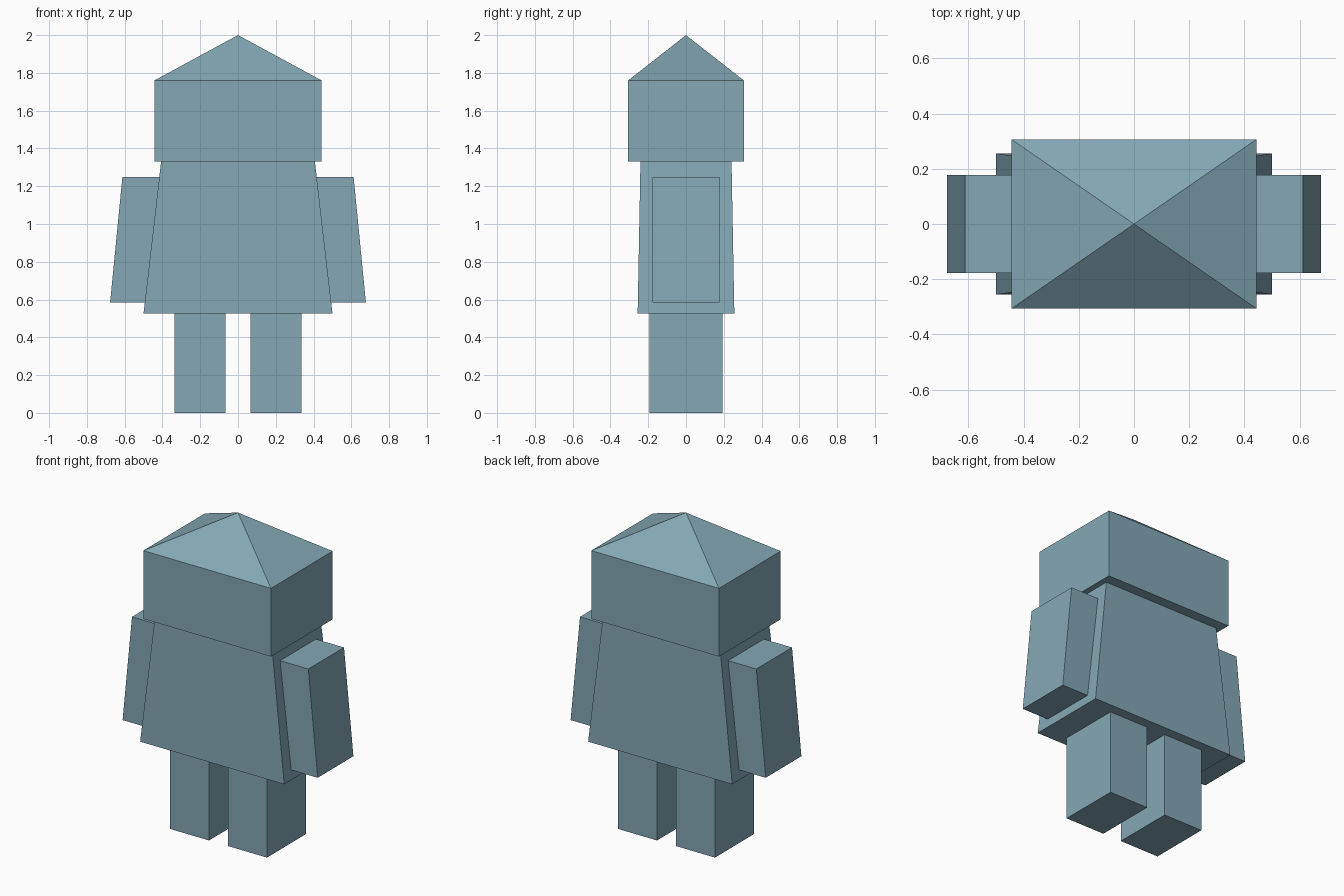
import bpy
import bmesh

if "Cube" in bpy.data.objects:
    bpy.data.objects.remove(bpy.data.objects["Cube"])

# Blue-grey finish shared by all parts
finish = bpy.data.materials.new("blue_grey")
finish.diffuse_color = (0.23, 0.39, 0.46, 1)
finish.use_nodes = True
finish.node_tree.nodes["Principled BSDF"].inputs["Base Color"].default_value = finish.diffuse_color


def stack(name, sections, apex=None):
    """Loft rectangles (x0, x1, y, z), symmetric in y, with an optional apex."""
    bm = bmesh.new()
    rings = [[bm.verts.new(p) for p in ((x0, -y, z), (x1, -y, z), (x1, y, z), (x0, y, z))]
             for x0, x1, y, z in sections]
    bm.faces.new(rings[0][::-1])
    for low, high in zip(rings, rings[1:]):
        for i in range(4):
            j = (i + 1) % 4
            bm.faces.new((low[i], low[j], high[j], high[i]))
    if apex:
        tip = bm.verts.new(apex)
        for i in range(4):
            bm.faces.new((rings[-1][i], rings[-1][(i + 1) % 4], tip))
    else:
        bm.faces.new(rings[-1])
    bmesh.ops.recalc_face_normals(bm, faces=bm.faces)
    mesh = bpy.data.meshes.new(name)
    bm.to_mesh(mesh)
    bm.free()
    mesh.materials.append(finish)
    obj = bpy.data.objects.new(name, mesh)
    bpy.context.collection.objects.link(obj)
    return obj


def mirrored(obj):
    obj.modifiers.new("mirror", 'MIRROR').use_axis[0] = True


# Head with pointed top
stack("head", [(-0.443, 0.443, 0.306, 1.332), (-0.443, 0.443, 0.306, 1.76)], (0, 0, 2))

# Torso flaring towards the hem
stack("torso", [(-0.5, 0.5, 0.256, 0.527), (-0.407, 0.407, 0.241, 1.332)])

# Slanted arms resting against the torso sides
mirrored(stack("arms", [(0.493, 0.677, 0.177, 0.585), (0.416, 0.612, 0.177, 1.25)]))

# Straight legs
mirrored(stack("legs", [(0.065, 0.337, 0.194, 0), (0.065, 0.337, 0.194, 0.527)]))
